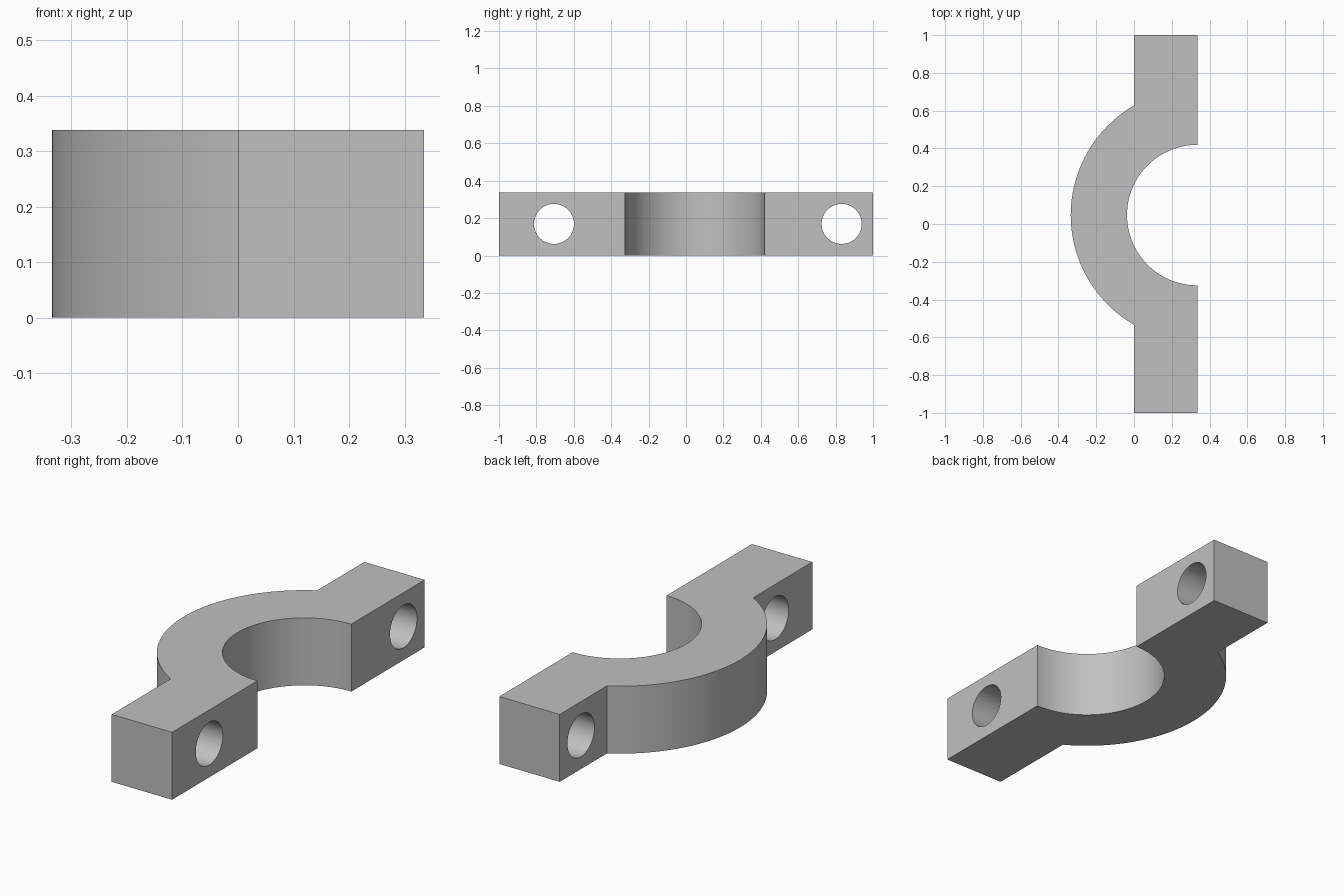
import bpy, bmesh
from math import pi, sin, cos, asin, radians

old = bpy.data.objects.get("Cube")
if old:
    bpy.data.objects.remove(old, do_unlink=True)

HEIGHT = 0.338
FACE_X = 0.335           # flat mating face, also the bore axis
AXIS_Y = 0.047
OUTER, INNER = 0.67, 0.372
HOLE_R = 0.107
HOLES_Y = (-0.706, 0.832)

grey = bpy.data.materials.new("plain grey")
grey.use_nodes = True
colour = (0.53, 0.53, 0.53, 1)
grey.diffuse_color = colour
grey.node_tree.nodes["Principled BSDF"].inputs["Base Color"].default_value = colour


def arc(radius, start, end, steps):
    """Points around the bore axis; angle 0 points to -x."""
    angles = [start + (end - start) * i / steps for i in range(steps + 1)]
    return [(FACE_X - radius * cos(a), AXIS_Y + radius * sin(a)) for a in angles]


def finish(name, bm):
    bmesh.ops.recalc_face_normals(bm, faces=bm.faces)
    mesh = bpy.data.meshes.new(name)
    bm.to_mesh(mesh)
    bm.free()
    obj = bpy.data.objects.new(name, mesh)
    mesh.materials.append(grey)
    bpy.context.collection.objects.link(obj)
    return obj


# Half clamp outline: lugs, outer arc and bore, extruded upward
meet = asin((OUTER ** 2 - FACE_X ** 2) ** 0.5 / OUTER)
outline = [(FACE_X, -1), (0, -1)]
outline += arc(OUTER, -meet, meet, 48)
outline += [(0, 1), (FACE_X, 1)]
outline += arc(INNER, pi / 2, -pi / 2, 64)

bm = bmesh.new()
base = bm.faces.new([bm.verts.new((x, y, 0)) for x, y in outline])
top = bmesh.ops.extrude_face_region(bm, geom=[base])["geom"]
bmesh.ops.translate(bm, vec=(0, 0, HEIGHT),
                    verts=[v for v in top if isinstance(v, bmesh.types.BMVert)])
clamp = finish("half_clamp", bm)

# Bolt holes through both lugs
for side, y in zip(("front", "back"), HOLES_Y):
    bpy.ops.mesh.primitive_cylinder_add(
        vertices=64, radius=HOLE_R, depth=0.6,
        location=(FACE_X / 2, y, HEIGHT / 2), rotation=(0, pi / 2, 0))
    cutter = bpy.context.object
    cutter.name = side + "_hole_cutter"
    cutter.data.materials.append(grey)
    cut = clamp.modifiers.new(side + "_bolt_hole", 'BOOLEAN')
    cut.operation = 'DIFFERENCE'
    cut.solver = 'EXACT'
    cut.object = cutter
    bpy.ops.object.select_all(action='DESELECT')
    clamp.select_set(True)
    bpy.context.view_layer.objects.active = clamp
    bpy.ops.object.modifier_apply(modifier=cut.name)
    bpy.data.objects.remove(cutter, do_unlink=True)

bpy.ops.object.shade_smooth_by_angle(angle=radians(30))
